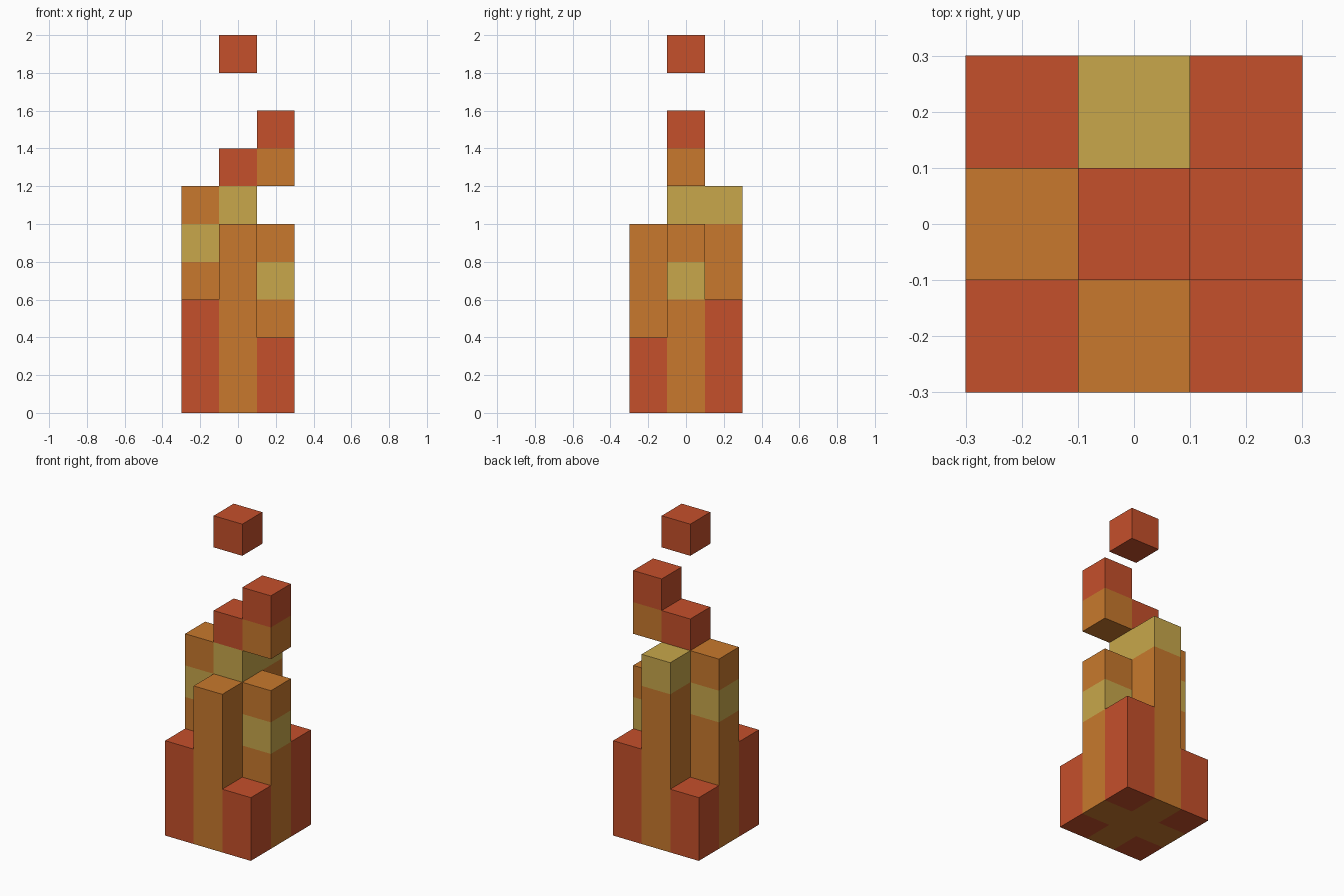
import bpy
import bmesh
from math import radians
from mathutils import Matrix, Vector

CELL = 0.2

cube = bpy.data.objects.get("Cube")
if cube:
    bpy.data.objects.remove(cube, do_unlink=True)


def make_material(name, rgb):
    mat = bpy.data.materials.new(name)
    mat.use_nodes = True
    mat.diffuse_color = (*rgb, 1)
    mat.node_tree.nodes["Principled BSDF"].inputs["Base Color"].default_value = (*rgb, 1)
    return mat


# Flame colours, indexed by the letters used in the stacks below
LETTERS = "roy"
MATERIALS = [
    make_material("ember_red", (0.558, 0.080, 0.024)),
    make_material("flame_orange", (0.578, 0.191, 0.026)),
    make_material("flame_yellow", (0.578, 0.386, 0.070)),
]

# Each part: column x, column y, and its blocks from the bottom up
# (red, orange, yellow, or a dot for an empty cell)
PARTS = {
    "front_right_corner": (-1, -1, "rrr"),
    "front_left_corner": (1, -1, "rr"),
    "back_right_corner": (-1, 1, "rr"),
    "back_left_corner": (1, 1, "rrr"),
    "front_flame": (0, -1, "ooooo"),
    "back_flame": (0, 1, "oooooy"),
    "right_flame": (-1, 0, "ooooyo"),
    "left_flame": (1, 0, "oooyo"),
    "core_flame": (0, 0, "oooooyr"),
    "floating_flame": (1, 0, "......or"),
    "top_spark": (0, 0, ".........r"),
}

occupied = {(x, y, z) for x, y, stack in PARTS.values()
            for z, letter in enumerate(stack) if letter != "."}


def build_part(name, x, y, stack):
    bm = bmesh.new()
    for z, letter in enumerate(stack):
        if letter == ".":
            continue
        centre = Vector((x, y, z + 0.5)) * CELL
        verts = bmesh.ops.create_cube(bm, size=CELL, matrix=Matrix.Translation(centre))["verts"]
        faces = {f for v in verts for f in v.link_faces}
        hidden = []
        for face in faces:
            face.normal_update()
            face.material_index = LETTERS.index(letter)
            n = face.normal
            if (x + round(n.x), y + round(n.y), z + round(n.z)) in occupied:
                hidden.append(face)
        bmesh.ops.delete(bm, geom=hidden, context="FACES")
    # Weld the blocks and join flat neighbours of one colour
    bmesh.ops.remove_doubles(bm, verts=bm.verts, dist=0.001)
    bmesh.ops.dissolve_limit(bm, angle_limit=radians(1), verts=bm.verts,
                             edges=bm.edges, delimit={"MATERIAL"})
    mesh = bpy.data.meshes.new(name)
    bm.to_mesh(mesh)
    bm.free()
    for mat in MATERIALS:
        mesh.materials.append(mat)
    bpy.context.collection.objects.link(bpy.data.objects.new(name, mesh))


for part, (x, y, stack) in PARTS.items():
    build_part(part, x, y, stack)
